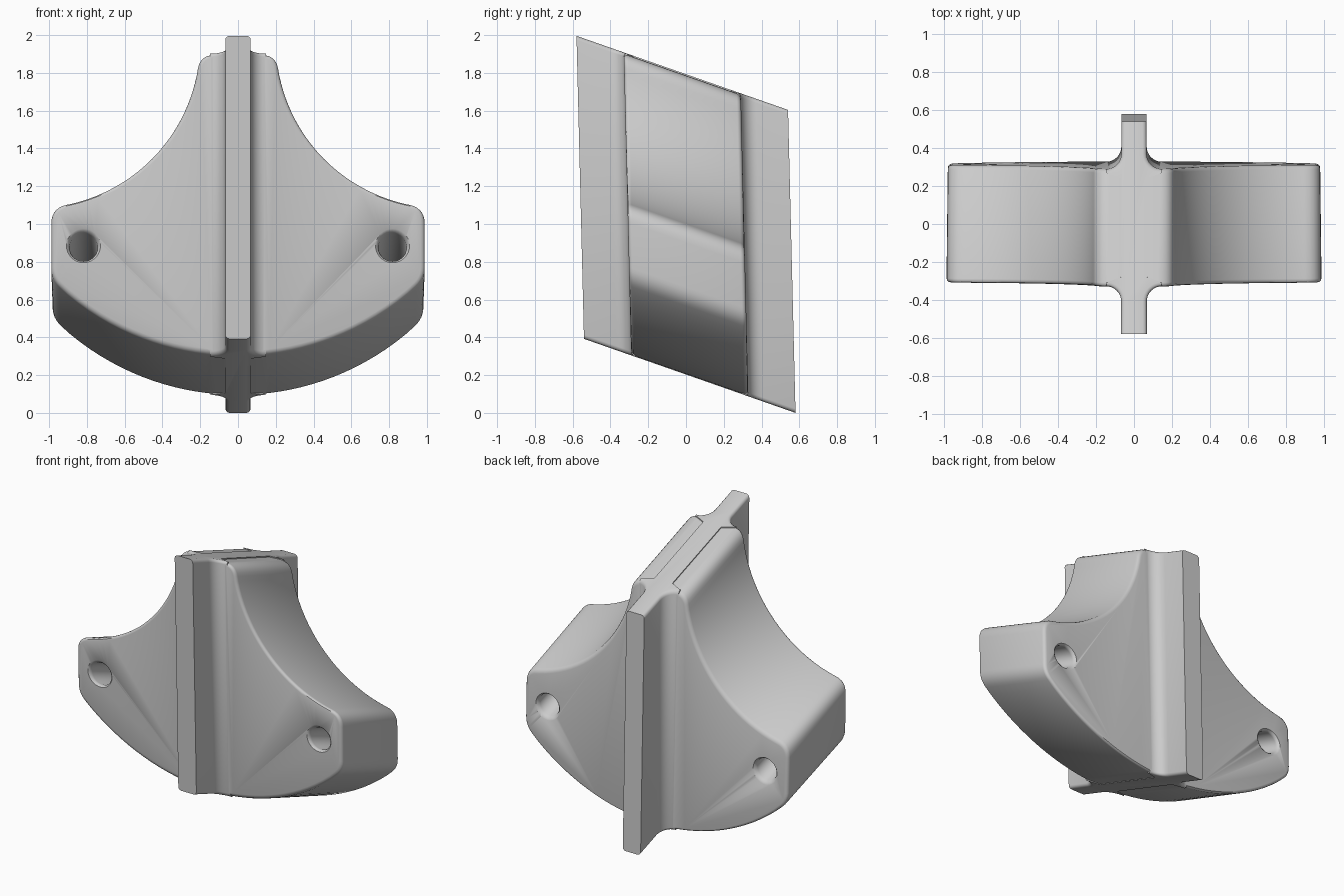
import bpy, bmesh, math
from mathutils import Vector

if "Cube" in bpy.data.objects:
    bpy.data.objects.remove(bpy.data.objects["Cube"])


def slant(x, u, v):
    """Depth u and height v run along the two slanted axes of the part."""
    return Vector((x * (1 - 0.012 * u), u - 0.0247 * v, 1 + v - 0.35 * u))


def finish(name, bm):
    for vert in bm.verts:
        vert.co = slant(*vert.co)
    bmesh.ops.recalc_face_normals(bm, faces=bm.faces)
    mesh = bpy.data.meshes.new(name)
    bm.to_mesh(mesh)
    bm.free()
    obj = bpy.data.objects.new(name, mesh)
    bpy.context.collection.objects.link(obj)
    return obj


def prism(pts, place, lo, hi, rim, radius):
    """Extrude an outline between lo and hi, rounding the edges chosen by rim."""
    bm = bmesh.new()
    a, b = ([bm.verts.new(place(p, q, t)) for p, q in pts] for t in (lo, hi))
    bm.faces.new(a)
    bm.faces.new(b)
    n = len(pts)
    for i in range(n):
        j = (i + 1) % n
        bm.faces.new((a[i], a[j], b[j], b[i]))
    bmesh.ops.recalc_face_normals(bm, faces=bm.faces)
    edges = [e for e in bm.edges if rim(e.verts[0].co, e.verts[1].co)]
    bmesh.ops.bevel(bm, geom=edges, offset=radius, segments=3, profile=0.5,
                    affect='EDGES', clamp_overlap=False)
    return bm


def corner(prev, c, nxt, r):
    """Rounded corner as a short curve."""
    p, c, q = Vector(prev), Vector(c), Vector(nxt)
    s = c + (p - c).normalized() * r
    e = c + (q - c).normalized() * r
    ts = [i / 6 for i in range(7)]
    return [tuple(s * (1 - t) ** 2 + c * 2 * t * (1 - t) + e * t * t) for t in ts]


def boolean(target, other, operation):
    mod = target.modifiers.new(operation.title(), 'BOOLEAN')
    mod.operation, mod.solver, mod.object = operation, 'EXACT', other
    bpy.context.view_layer.objects.active = target
    bpy.ops.object.modifier_apply(modifier=mod.name)
    bpy.data.objects.remove(other)


# Bell outline: convex underside, short sides, concave shoulders, flat top
BOT, TOP, SIDE = -0.803, 0.793, 0.985
under = [(x, BOT + 1.4 - math.sqrt(1.96 - x * x))
         for x in [0.9 * i / 16 for i in range(17)]]
cx, cv, R = 1.08, 0.8615, 0.88
a0, a1 = math.radians(257.5), math.radians(191.5)
shoulder = [(cx + R * math.cos(a), cv + R * math.sin(a))
            for a in [a0 + (a1 - a0) * i / 20 for i in range(21)]]
half = (under
        + corner(under[-1], (SIDE, -0.397), (SIDE, -0.1), 0.06)
        + corner((SIDE, -0.3), (SIDE, -0.015), shoulder[0], 0.085)
        + shoulder
        + corner(shoulder[-1], (0.2, TOP), (0, TOP), 0.075))
outline = half + [(-x, v) for x, v in reversed(half[1:])]
body = finish("bell_body", prism(
    outline, lambda x, v, u: (x, u, v), -0.31, 0.31,
    lambda p, q: abs(p.y - q.y) < 1e-6, 0.022))

# Central rib: plan outline with fillets flaring into the body
quarter = [(0.067, 0.56)]
quarter += [(0.147 - 0.08 * math.cos(t), 0.389 - 0.08 * math.sin(t))
            for t in [math.pi / 2 * i / 8 for i in range(9)]]
quarter += [(0.147, 0.29), (0.067, 0.26)]
right = quarter + [(x, -u) for x, u in reversed(quarter)]
plan = right + [(-x, u) for x, u in reversed(right)]
rib = finish("centre_rib", prism(
    plan, lambda x, u, v: (x, u, v), -0.804, 0.8,
    lambda p, q: abs(p.z - q.z) < 1e-6 and 0.309 < abs(p.y + q.y) / 2 < 0.55,
    0.022))
boolean(body, rib, 'UNION')

# Bolt holes with flared mouths
for sx in (-1, 1):
    bm = bmesh.new()
    rings = [[bm.verts.new((sx * 0.815 + r * math.cos(k * math.pi / 16), u,
                            -0.2235 + r * math.sin(k * math.pi / 16)))
              for k in range(32)]
             for u, r in ((-0.33, 0.1), (-0.31, 0.09), (-0.30, 0.079), (-0.285, 0.074),
                          (0.285, 0.074), (0.30, 0.079), (0.31, 0.09), (0.33, 0.1))]
    for a, b in zip(rings, rings[1:]):
        for k in range(32):
            m = (k + 1) % 32
            bm.faces.new((a[k], a[m], b[m], b[k]))
    bm.faces.new(rings[0])
    bm.faces.new(rings[-1])
    cutter = finish("hole_cutter", bm)
    cutter.hide_render = True
    boolean(body, cutter, 'DIFFERENCE')

# Smooth curves, crisp rib ends
bpy.ops.object.select_all(action='DESELECT')
body.select_set(True)
bpy.context.view_layer.objects.active = body
bpy.ops.object.shade_smooth_by_angle(angle=math.radians(40))
